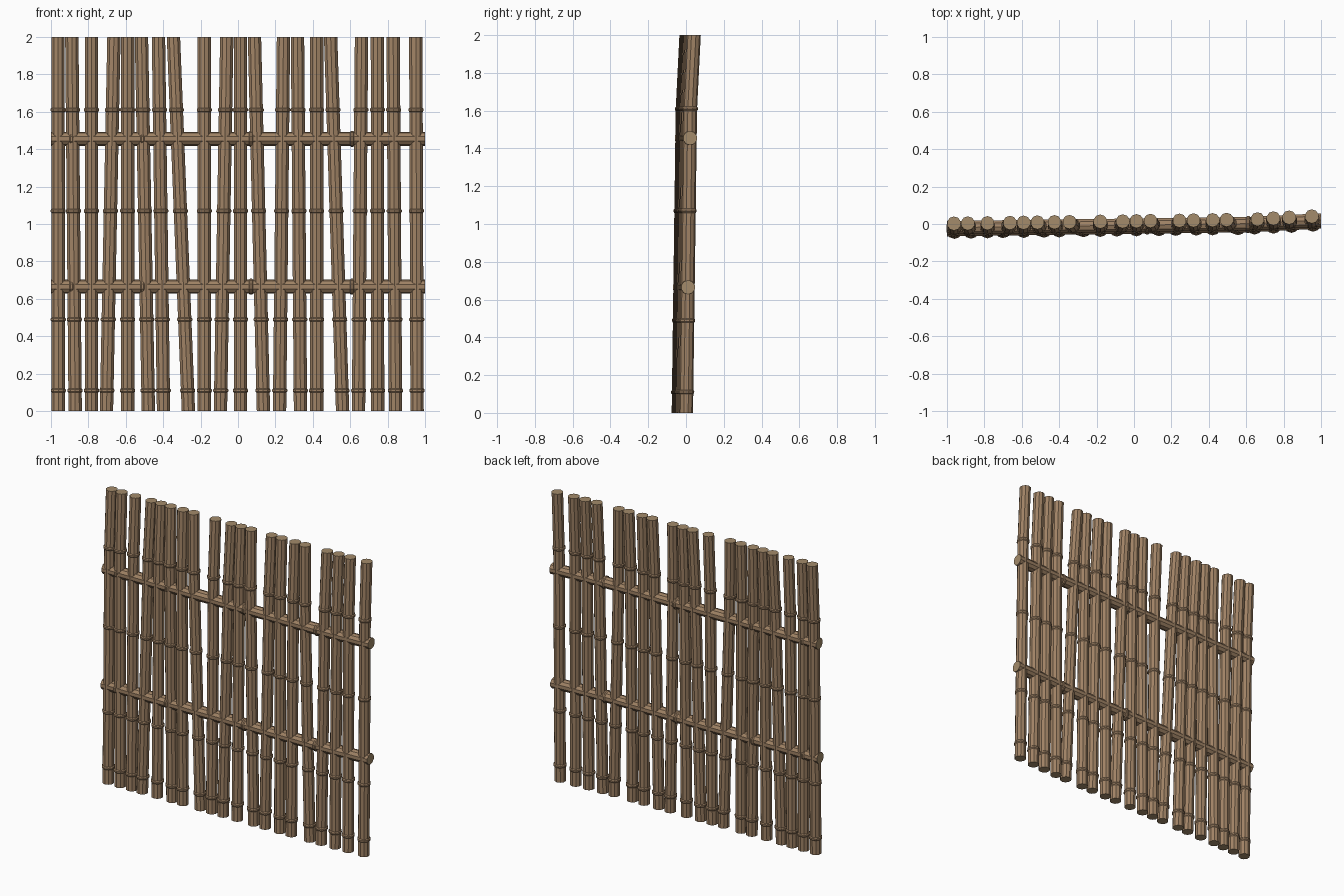
import bpy, bmesh, math
from mathutils import Vector

if "Cube" in bpy.data.objects:
    bpy.data.objects.remove(bpy.data.objects["Cube"])

SIDES, R, LENGTH = 10, 0.0375, 2.0
NODES = [0.11, 0.49, 1.07, 1.61]      # bamboo joints along a cane


def material(name, rgb):
    m = bpy.data.materials.new(name)
    m.diffuse_color = (*rgb, 1)
    m.use_nodes = True
    m.node_tree.nodes["Principled BSDF"].inputs["Base Color"].default_value = m.diffuse_color
    return m


BARK = material("bamboo bark", (0.35, 0.225, 0.13))
CUT = material("cut bamboo end", (0.37, 0.26, 0.145))


def bend(t):
    """Backward drift of a cane: gentle slope, then a kink at the last joint."""
    return 0.0215 * t / 1.61 if t < 1.61 else 0.0215 + 0.0195 * (t - 1.61) / 0.39


def cane(name, point, u, v):
    """Loft a jointed cane along point(t), with sections in the u, v plane."""
    stations = [(0, R)]
    for n in NODES:
        stations += [(n - 0.011, R), (n - 0.005, R + 0.005),
                     (n + 0.005, R + 0.005), (n + 0.011, R)]
    stations.append((LENGTH, R))
    bm = bmesh.new()
    rings = []
    for t, r in stations:
        c = point(t)
        rings.append([bm.verts.new(c + r * (math.cos(a) * u + math.sin(a) * v))
                      for a in (2 * math.pi * (i + 0.5) / SIDES for i in range(SIDES))])
    for lo, hi in zip(rings, rings[1:]):
        for i in range(SIDES):
            j = (i + 1) % SIDES
            bm.faces.new((lo[i], lo[j], hi[j], hi[i]))
    for ring in (rings[0][::-1], rings[-1]):
        bm.faces.new(ring).material_index = 1
    bmesh.ops.recalc_face_normals(bm, faces=bm.faces)
    me = bpy.data.meshes.new(name)
    bm.to_mesh(me)
    bm.free()
    me.materials.append(BARK)
    me.materials.append(CUT)
    bpy.context.collection.objects.link(bpy.data.objects.new(name, me))


X, Y, Z = Vector((1, 0, 0)), Vector((0, 1, 0)), Vector((0, 0, 1))
Y0 = -0.039

# upright canes: x at the foot and at the top
FOOT = [-.96, -.87, -.783, -.703, -.59, -.479, -.398, -.265, -.18, -.094,
        .013, .136, .222, .334, .42, .559, .644, .746, .842, .957]
TOP = [-.962, -.888, -.783, -.663, -.59, -.516, -.425, -.345, -.18, -.06,
       .013, .088, .243, .318, .42, .495, .66, .745, .829, .95]
for k, (a, b) in enumerate(zip(FOOT, TOP)):
    def upright(t, a=a, b=b):
        x = a + (b - a) * t / LENGTH
        return Vector((x, Y0 + bend((a + b) / 2 + 1) + bend(t), t))
    cane(f"upright_cane_{k + 1}", upright, X, Y)

# cross rails running through the uprights
for label, z in (("lower", 0.665), ("upper", 1.455)):
    cane(f"{label}_rail", lambda t, z=z: Vector((t - 1, Y0 + bend(t) + bend(z), z)), Y, Z)
